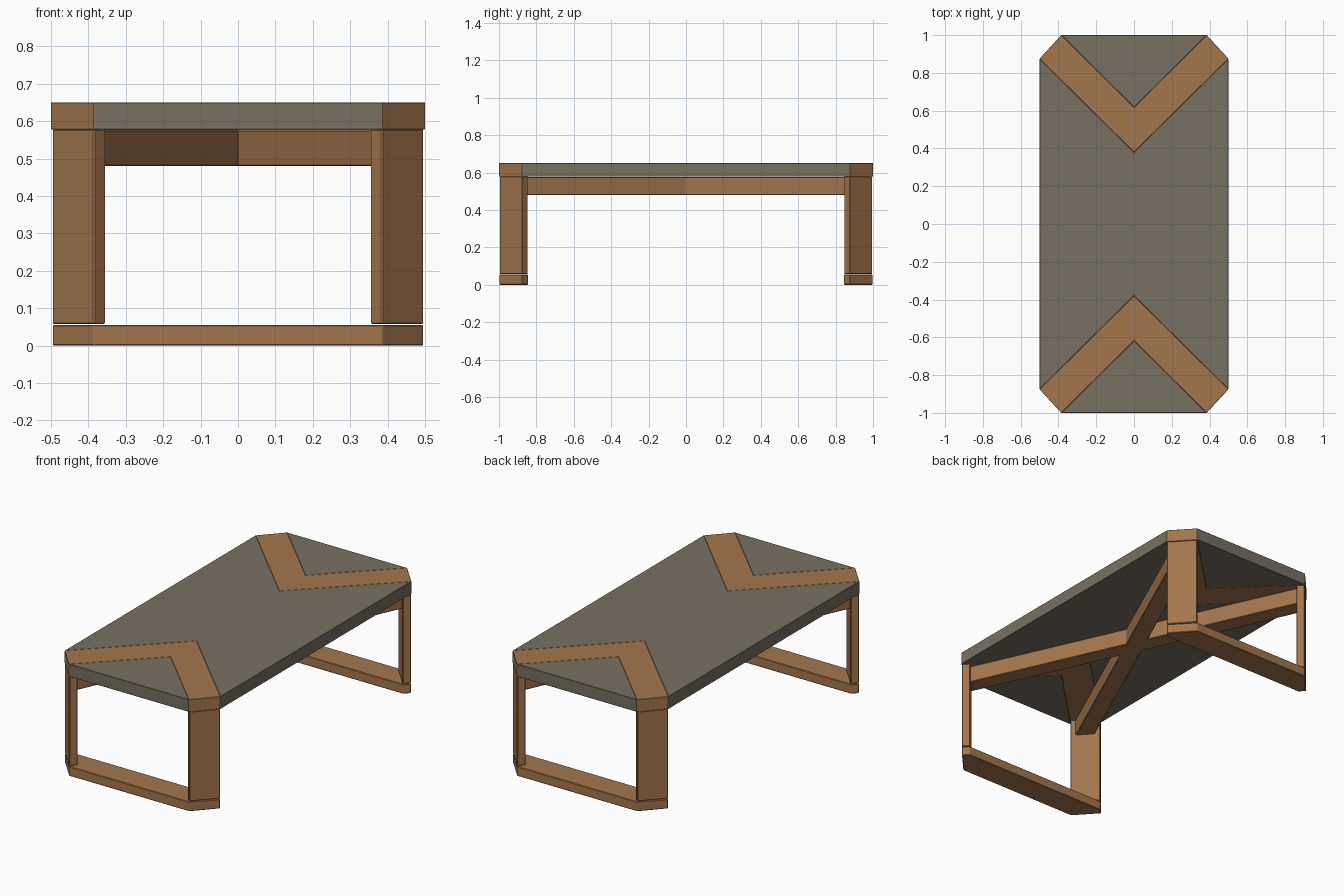
import bpy, bmesh

if "Cube" in bpy.data.objects:
    bpy.data.objects.remove(bpy.data.objects["Cube"])


def material(name, rgb):
    m = bpy.data.materials.new(name)
    m.diffuse_color = (*rgb, 1)
    m.use_nodes = True
    m.node_tree.nodes["Principled BSDF"].inputs["Base Color"].default_value = m.diffuse_color
    return m


WOOD = material("warm wood", (0.37, 0.18, 0.075))
GREY = material("grey stone", (0.185, 0.162, 0.122))


def slab(name, outline, z0, z1, mat, bevel=0.003):
    """Extrude a plan outline from z0 to z1 with slightly softened edges."""
    bm = bmesh.new()
    face = bm.faces.new([bm.verts.new((x, y, z0)) for x, y in outline])
    ext = bmesh.ops.extrude_face_region(bm, geom=[face])
    for v in ext["geom"]:
        if isinstance(v, bmesh.types.BMVert):
            v.co.z = z1
    bmesh.ops.recalc_face_normals(bm, faces=bm.faces[:])
    mesh = bpy.data.meshes.new(name)
    bm.to_mesh(mesh)
    bm.free()
    mesh.materials.append(mat)
    obj = bpy.data.objects.new(name, mesh)
    bpy.context.collection.objects.link(obj)
    mod = obj.modifiers.new("soft edges", "BEVEL")
    mod.width = bevel
    mod.segments = 1
    mod.limit_method = "ANGLE"
    return obj


def flip(points, sx, sy):
    return [(x * sx, y * sy) for x, y in points]


TOP, UNDER = 0.65, 0.578

# main table top panel, notched by the two chevrons
slab("table_top", [(0.5, -0.875), (0.5, 0.875), (0, 0.38), (-0.5, 0.875),
                   (-0.5, -0.875), (0, -0.38)], UNDER, TOP, GREY, 0.0015)

for end, sy in (("front", -1), ("back", 1)):
    # triangular end panel
    slab(end + "_end_panel", flip([(-0.385, 1), (0, 0.618), (0.385, 1)], 1, sy),
         UNDER, TOP, GREY, 0.0015)
    # wooden chevron running corner to corner
    slab(end + "_chevron", flip([(0.5, 0.875), (0.385, 1), (0, 0.618), (-0.385, 1),
                                 (-0.5, 0.875), (0, 0.38)], 1, sy),
         UNDER, TOP, WOOD, 0.0015)
    # floor rail joining the two legs
    slab(end + "_floor_rail", flip([(0.385, 0.997), (0.497, 0.875), (0.467, 0.845),
                                    (-0.467, 0.845), (-0.497, 0.875), (-0.385, 0.997)], 1, sy),
         0, 0.055, WOOD)
    # flat legs set across the cut corners
    for side, sx in (("left", -1), ("right", 1)):
        slab(f"{end}_{side}_leg", flip([(0.497, 0.875), (0.385, 0.997), (0.354, 0.966),
                                        (0.466, 0.844)], sx, sy),
             0.058, UNDER, WOOD)

# crossed stretcher under the top
a, b = (0.446, 0.866), (0.374, 0.944)
cross = [(0.055, 0), a, b, (0, 0.12)] + flip([b, a], -1, 1) + [(-0.055, 0)] \
    + flip([a, b], -1, -1) + [(0, -0.12)] + flip([b, a], 1, -1)
slab("cross_stretcher", cross, 0.48, UNDER - 0.001, WOOD)
